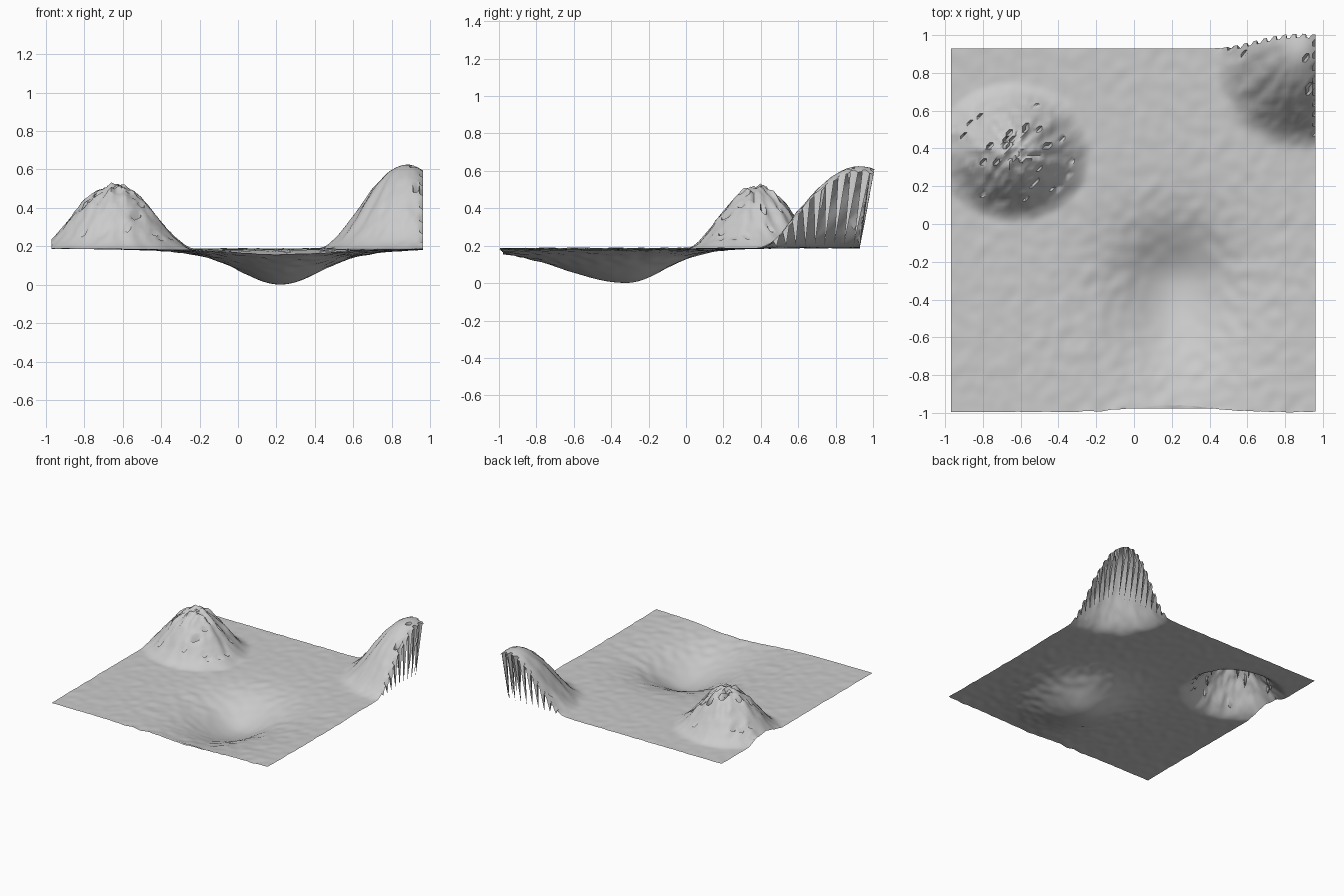
import bpy
import bmesh
import random
from math import exp, atan2, cos, sin
from mathutils import Vector, noise

if "Cube" in bpy.data.objects:
    bpy.data.objects.remove(bpy.data.objects["Cube"])

random.seed(4)
N = 112
X0, X1, Y0, Y1 = -0.97, 0.962, -0.995, 0.93
BASE = 0.188


def dome(x, y, cx, cy, rx, ry, power):
    d2 = ((x - cx) / rx) ** 2 + ((y - cy) / ry) ** 2
    return max(0.0, 1 - d2) ** power


def ridges(x, y, cx, cy, seed):
    # radial gullies running down a mountain
    a = atan2(y - cy, x - cx)
    r = ((x - cx) ** 2 + (y - cy) ** 2) ** 0.5
    return noise.noise(Vector((cos(a) * 4, sin(a) * 4, seed + r * 6)))


def basin(x, y):
    dx, dy = x - 0.22, y + 0.32
    s = 0.275 if dy > 0 else 0.44
    gy = (dy / s) ** 2
    core = exp(-(dx / 0.28) ** 2 - gy)
    wide = exp(-(dx / 0.55) ** 2 - (dy / (s * 1.6)) ** 2)
    return 0.8 * core + 0.2 * wide


bm = bmesh.new()
grid = []
for j in range(N + 1):
    row = []
    for i in range(N + 1):
        x = X0 + (X1 - X0) * i / N
        y = Y0 + (Y1 - Y0) * j / N
        peak = dome(x, y, -0.64, 0.38, 0.42, 0.38, 2)
        corner = dome(x, y, 0.88, 0.87, 0.48, 0.5, 2.3)
        b = basin(x, y)

        # ground roughness, strongest around the basin rim
        rim = 4 * b * (1 - b)
        rough = noise.noise(Vector((x * 14, y * 14, 3)))
        z = BASE - 0.187 * b + rough * (0.004 + 0.007 * rim) * (1 - b)

        # mountains with gullies
        z += peak * 0.325 + 0.05 * peak ** 0.6 * ridges(x, y, -0.64, 0.38, 1) * (1 - 0.5 * peak)
        z += corner * 0.437 + 0.05 * corner ** 0.6 * ridges(x, y, 0.88, 0.87, 9) * (1 - corner)
        crag = noise.noise(Vector((x * 28, y * 28, 7)))
        z += 0.022 * crag * (peak + corner * (1 - corner)) ** 0.7

        # corner mountain leans out over the back edge
        lean = 0.08 * corner * max(0.0, (y - 0.6) / 0.33)
        edge = i == N or j == N
        if edge and corner > 0.02 and (i + j) % 3 == 0:
            # boundary points left at ground level hang as teeth
            z, lean = BASE + 0.01, 0
        elif not edge and max(peak, corner) > 0.1 and random.random() < 0.02:
            # narrow cracks in the rock
            z -= 0.35 * (z - BASE)

        # ragged front edge
        yy = y + lean
        if j == 0:
            yy += 0.035 * exp(-((x - 0.2) / 0.28) ** 2) + 0.005 * rough
        row.append(bm.verts.new((x, yy, max(0.0, z))))
    grid.append(row)

for j in range(N):
    for i in range(N):
        a, b, c, d = grid[j][i], grid[j][i + 1], grid[j + 1][i + 1], grid[j + 1][i]
        bm.faces.new((a, b, c))
        bm.faces.new((a, c, d))

mesh = bpy.data.meshes.new("terrain")
bm.to_mesh(mesh)
bm.free()
terrain = bpy.data.objects.new("terrain", mesh)
bpy.context.collection.objects.link(terrain)
bpy.context.view_layer.objects.active = terrain
terrain.select_set(True)
bpy.ops.object.shade_smooth_by_angle(angle=1.0)
